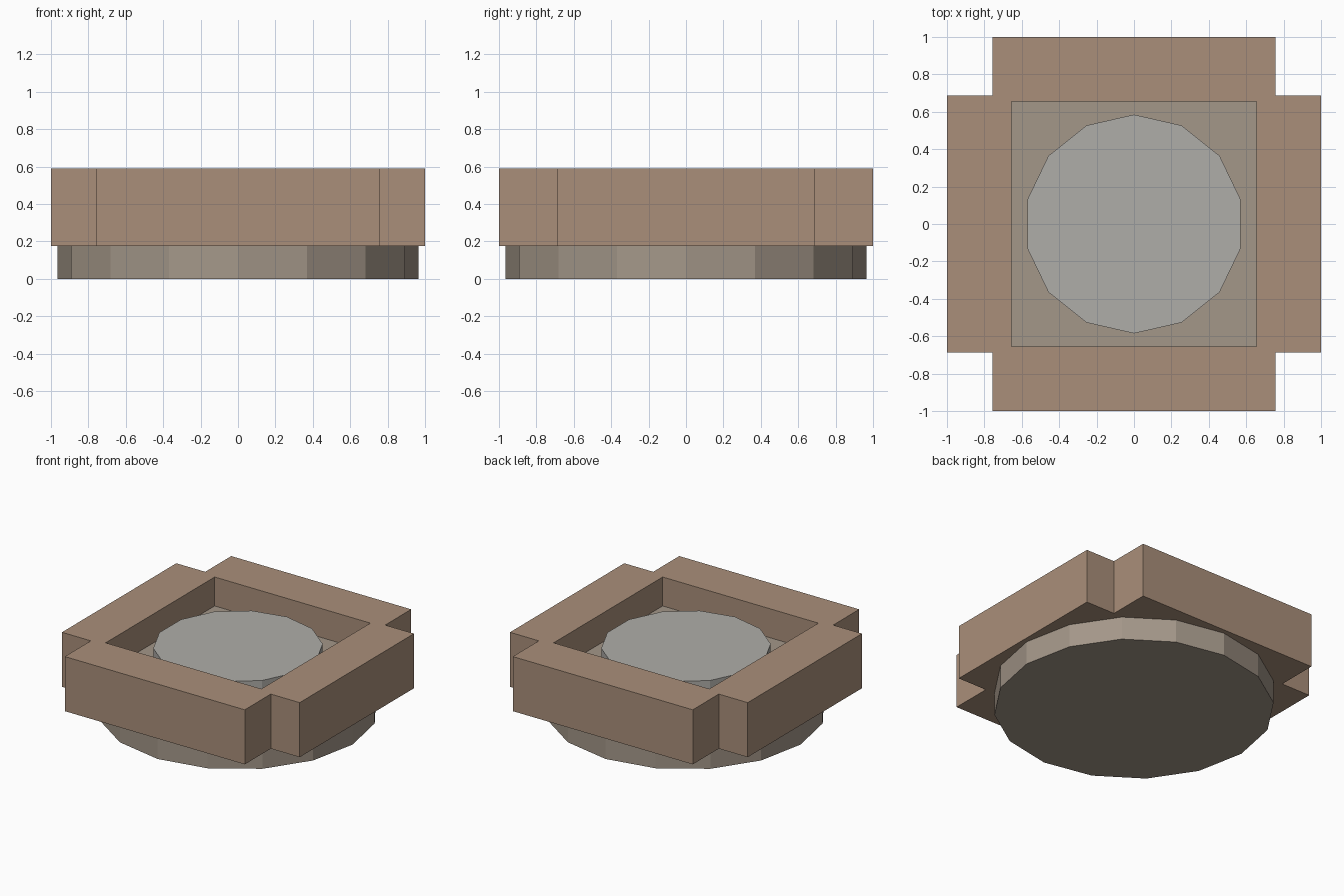
import bpy, bmesh
from math import sin, cos, tau

if "Cube" in bpy.data.objects:
    bpy.data.objects.remove(bpy.data.objects["Cube"])


def ngon(sides, radius):
    # regular polygon with a corner on +y
    return [(radius * sin(tau * i / sides), radius * cos(tau * i / sides)) for i in range(sides)]


def prism(name, loops, z0, z1, color):
    # flat outline (later loops are holes) pulled up from z0 to z1
    bm = bmesh.new()
    edges = []
    for pts in loops:
        vs = [bm.verts.new((x, y, z0)) for x, y in pts]
        edges += [bm.edges.new((vs[i - 1], vs[i])) for i in range(len(vs))]
    bmesh.ops.triangle_fill(bm, use_beauty=True, use_dissolve=False, edges=edges)
    ext = bmesh.ops.extrude_face_region(bm, geom=bm.faces[:], use_keep_orig=True)
    top = [g for g in ext["geom"] if isinstance(g, bmesh.types.BMVert)]
    bmesh.ops.translate(bm, verts=top, vec=(0, 0, z1 - z0))
    bmesh.ops.recalc_face_normals(bm, faces=bm.faces[:])
    mesh = bpy.data.meshes.new(name)
    bm.to_mesh(mesh)
    bm.free()
    mat = bpy.data.materials.new(name + "_color")
    mat.diffuse_color = (*color, 1)
    mat.use_nodes = True
    mat.node_tree.nodes["Principled BSDF"].inputs["Base Color"].default_value = mat.diffuse_color
    mesh.materials.append(mat)
    obj = bpy.data.objects.new(name, mesh)
    bpy.context.collection.objects.link(obj)
    return obj


# round base, reaching up inside the frame to form the floor
prism("base", [ngon(16, 0.965)], 0, 0.37, (0.37, 0.31, 0.25))

# raised centre disc
prism("centre_disc", [ngon(14, 0.585)], 0.37, 0.49, (0.43, 0.42, 0.395))

# frame: square with notched corners and a square opening
a, b, h = 0.757, 0.687, 0.655
outline = [(1, -b), (1, b), (a, b), (a, 1), (-a, 1), (-a, b),
           (-1, b), (-1, -b), (-a, -b), (-a, -1), (a, -1), (a, -b)]
opening = [(h, h), (-h, h), (-h, -h), (h, -h)]
prism("frame", [outline, opening], 0.175, 0.59, (0.40, 0.275, 0.195))
